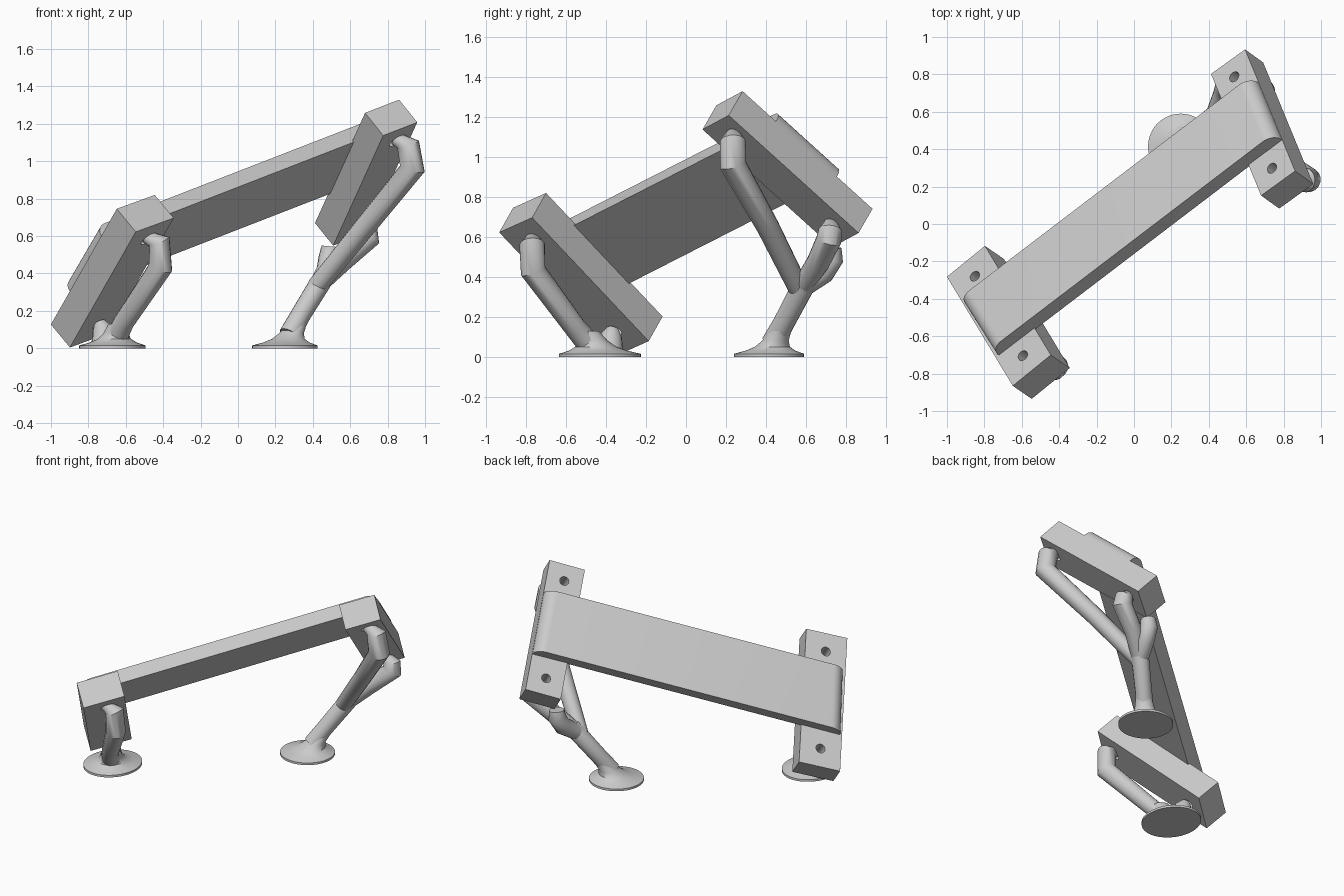
import bpy, bmesh, math
from mathutils import Vector, Matrix

cube = bpy.data.objects.get("Cube")
if cube:
    bpy.data.objects.remove(cube)

# One plain grey material for everything
grey = bpy.data.materials.new("plain_grey")
grey.use_nodes = True
tone = (0.6, 0.6, 0.6, 1)
grey.diffuse_color = tone
grey.node_tree.nodes["Principled BSDF"].inputs["Base Color"].default_value = tone


def link(name, data):
    obj = bpy.data.objects.new(name, data)
    bpy.context.collection.objects.link(obj)
    if not data.materials:
        data.materials.append(grey)
    return obj


def finish(name, bm):
    mesh = bpy.data.meshes.new(name)
    bm.normal_update()
    bm.to_mesh(mesh)
    bm.free()
    return link(name, mesh)


def smooth(obj, degrees=40):
    bpy.ops.object.select_all(action='DESELECT')
    obj.select_set(True)
    bpy.context.view_layer.objects.active = obj
    bpy.ops.object.shade_smooth_by_angle(angle=math.radians(degrees))


def baked_mesh(obj):
    bpy.context.view_layer.update()
    graph = bpy.context.evaluated_depsgraph_get()
    return bpy.data.meshes.new_from_object(obj.evaluated_get(graph))


def frame(center, along, across):
    """Local x = along the beam, y = across it, z = out of its top."""
    x, y = Vector(along).normalized(), Vector(across).normalized()
    m = Matrix((x, y, x.cross(y).normalized())).transposed().to_4x4()
    m.translation = center
    return m


def box(size):
    bm = bmesh.new()
    bmesh.ops.create_cube(bm, size=1)
    bmesh.ops.scale(bm, vec=size, verts=bm.verts)
    return bm


# End blocks with two drilled holes each
def end_block(name, place, size, hole_offset):
    bm = box(size)
    bm.transform(place)
    block = finish(name, bm)
    cut = bmesh.new()
    for side in (-1, 1):
        bmesh.ops.create_cone(cut, cap_ends=True, segments=24, radius1=0.03, radius2=0.03,
                              depth=0.5, matrix=Matrix.Translation((0, side * hole_offset, 0)))
    cut.transform(place)
    cutter = finish(name + "_cutter", cut)
    cutter.hide_render = True
    mod = block.modifiers.new("holes", 'BOOLEAN')
    mod.operation = 'DIFFERENCE'
    mod.solver = 'EXACT'
    mod.object = cutter
    block.data = baked_mesh(block)
    block.modifiers.clear()
    bpy.data.objects.remove(cutter)
    smooth(block)


upper_center = Vector((0.685, 0.508, 0.939))
lower_center = Vector((-0.672, -0.526, 0.412))
across = (-0.292, 0.709, -0.642)
end_block("upper_block", frame(upper_center, (0.773, 0.558, 0.30), across),
          (0.235, 0.917, 0.17), 0.345)
end_block("lower_block", frame(lower_center, (0.203, 0.165, 0.074), (-0.352, 0.583, -0.618)),
          (0.272, 0.92, 0.174), 0.335)

# Long beam: top edges rounded at both ends, lower end cut askew like its block
bm = box((2.02, 0.43, 0.09))
ends = [e for e in bm.edges if all(v.co.z > 0 for v in e.verts)
        and abs(e.verts[0].co.x - e.verts[1].co.x) < 0.01]
bmesh.ops.bevel(bm, geom=ends, offset=0.075, segments=8, profile=0.5, affect='EDGES')
for v in bm.verts:
    if v.co.x < 0:
        v.co.x -= 0.14 * v.co.y
bm.transform(frame((upper_center + lower_center) / 2, upper_center - lower_center, across)
             @ Matrix.Translation((0, -0.01, 0.12)))
smooth(finish("beam", bm))


# Supports: bent round tubes given as (x, y, z, radius)
def tube(name, points):
    curve = bpy.data.curves.new(name, 'CURVE')
    curve.dimensions = '3D'
    curve.bevel_depth = 1
    curve.bevel_resolution = 6
    curve.use_fill_caps = True
    line = curve.splines.new('POLY')
    line.points.add(len(points) - 1)
    for p, (x, y, z, r) in zip(line.points, points):
        p.co = (x, y, z, 1)
        p.radius = r
    path = link(name + "_path", curve)
    mesh = baked_mesh(path)
    bpy.data.objects.remove(path)
    smooth(link(name, mesh))


# Feet: flat discs flaring up into a neck
def foot(name, x, y, rx, ry, lean):
    bm = bmesh.new()
    profile = [(1, 0), (1, 0.015), (0.72, 0.03), (0.5, 0.05), (0.38, 0.08), (0.31, 0.13)]
    rings = []
    for r, z in profile:
        shift = Vector(lean) * max(0, z - 0.015)
        rings.append([bm.verts.new((x + shift.x + rx * r * math.cos(t),
                                    y + shift.y + ry * r * math.sin(t), z))
                      for t in (math.tau * i / 40 for i in range(40))])
    for a, b in zip(rings, rings[1:]):
        for i in range(40):
            j = (i + 1) % 40
            bm.faces.new((a[i], a[j], b[j], b[i]))
    bm.faces.new(rings[0][::-1])
    bm.faces.new(rings[-1])
    smooth(finish(name, bm))


foot("upper_foot", 0.25, 0.415, 0.175, 0.175, (0.55, 0.5, 0))
foot("lower_foot", -0.672, -0.431, 0.178, 0.205, (0.3, -0.6, 0))

tube("upper_trunk", [(0.275, 0.435, 0.07, 0.058), (0.33, 0.49, 0.17, 0.054),
                     (0.44, 0.585, 0.35, 0.057), (0.47, 0.595, 0.39, 0.05)])
tube("upper_front_branch", [(0.42, 0.57, 0.33, 0.052), (0.68, 0.41, 0.65, 0.057),
                            (0.932, 0.235, 0.96, 0.068), (0.912, 0.235, 1.075, 0.066),
                            (0.87, 0.233, 1.105, 0.04), (0.83, 0.23, 1.12, 0.028)])
tube("upper_back_branch", [(0.43, 0.575, 0.34, 0.05), (0.56, 0.66, 0.47, 0.058),
                           (0.695, 0.715, 0.585, 0.064), (0.69, 0.722, 0.63, 0.06),
                           (0.66, 0.722, 0.655, 0.04), (0.62, 0.72, 0.675, 0.028)])
tube("upper_corner_branch", [(0.43, 0.575, 0.34, 0.05), (0.478, 0.685, 0.42, 0.058),
                             (0.49, 0.73, 0.49, 0.058), (0.495, 0.73, 0.545, 0.048)])
tube("lower_front_branch", [(-0.645, -0.49, 0.07, 0.06), (-0.61, -0.55, 0.14, 0.055),
                            (-0.415, -0.765, 0.43, 0.065), (-0.42, -0.77, 0.56, 0.064),
                            (-0.46, -0.77, 0.58, 0.04), (-0.50, -0.774, 0.595, 0.028)])
tube("lower_back_stub", [(-0.715, -0.385, 0.012, 0.085), (-0.715, -0.38, 0.05, 0.065),
                         (-0.725, -0.375, 0.105, 0.055), (-0.74, -0.365, 0.14, 0.03)])
